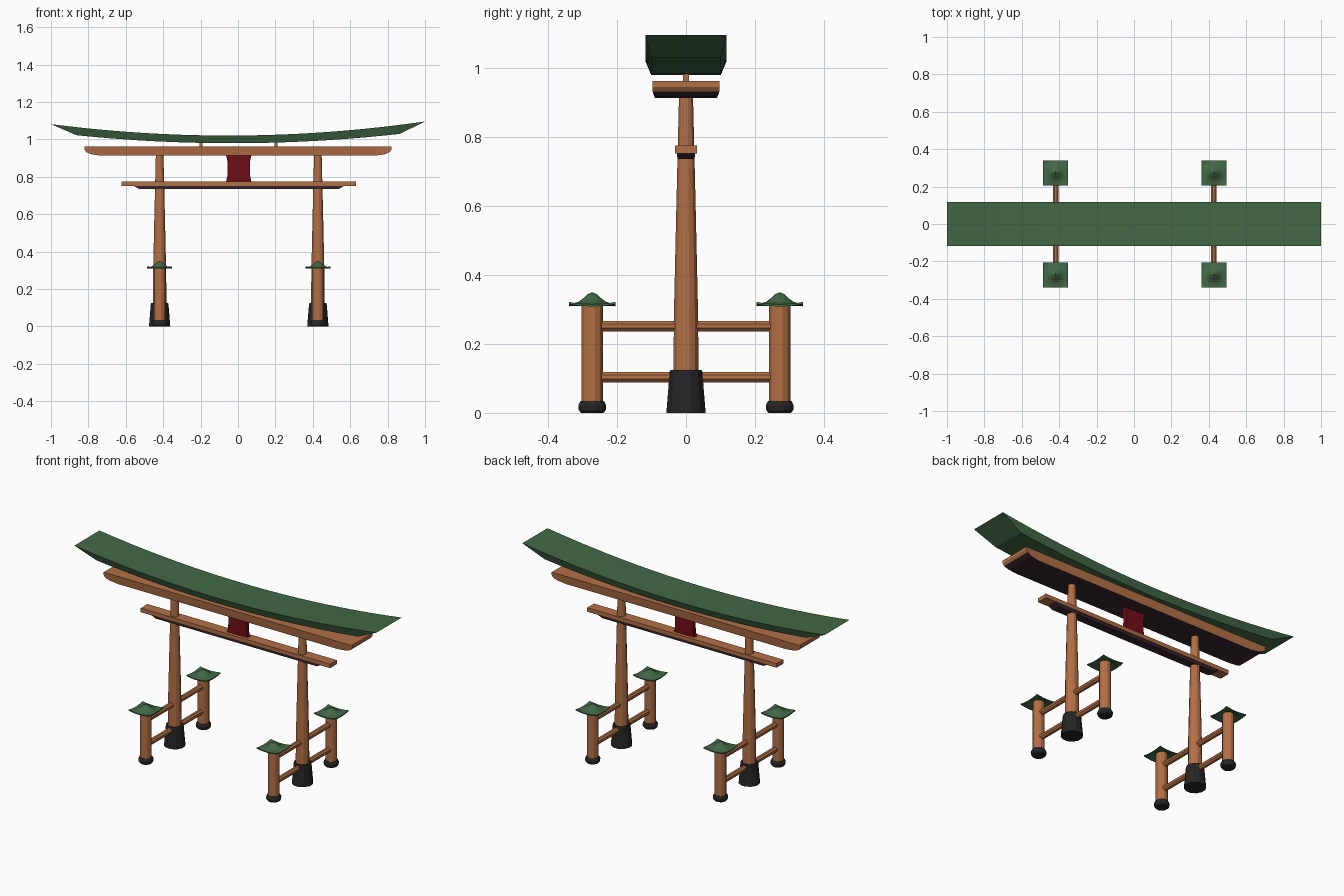
import bpy, bmesh, math

if "Cube" in bpy.data.objects:
    bpy.data.objects.remove(bpy.data.objects["Cube"])


def material(name, rgb):
    m = bpy.data.materials.new(name)
    m.diffuse_color = (*rgb, 1)
    m.use_nodes = True
    m.node_tree.nodes["Principled BSDF"].inputs["Base Color"].default_value = m.diffuse_color
    return m


WOOD = material("wood", (0.45, 0.16, 0.06))
GREEN = material("green_tile", (0.055, 0.14, 0.06))
BLACK = material("black_footing", (0.018, 0.018, 0.018))
RED = material("red_plaque", (0.16, 0.004, 0.008))
PURPLE = material("dark_underside", (0.04, 0.018, 0.03))


def finish(name, bm, mats, smooth=None):
    bmesh.ops.recalc_face_normals(bm, faces=bm.faces)
    if len(mats) > 1:
        for f in bm.faces:
            f.normal_update()
            f.material_index = 1 if f.normal.z < -0.9 else 0
    me = bpy.data.meshes.new(name)
    bm.to_mesh(me)
    bm.free()
    for m in mats:
        me.materials.append(m)
    ob = bpy.data.objects.new(name, me)
    bpy.context.collection.objects.link(ob)
    return ob


def loft(name, sections, *mats):
    """Beam along x; section = (x_top, z_top, half_top, x_bottom, z_bottom, half_bottom)."""
    bm = bmesh.new()
    rings = []
    for xt, zt, wt, xb, zb, wb in sections:
        pts = [(xt, -wt, zt), (xt, wt, zt), (xb, wb, zb), (xb, -wb, zb)]
        rings.append([bm.verts.new(p) for p in pts])
    for a, b in zip(rings, rings[1:]):
        for i in range(4):
            j = (i + 1) % 4
            bm.faces.new((a[i], a[j], b[j], b[i]))
    bm.faces.new(rings[0])
    bm.faces.new(rings[-1])
    return finish(name, bm, mats)


def lathe(name, profile, sides, loc, mat):
    """Faceted turned part from (radius, z) pairs."""
    bm = bmesh.new()
    rings = []
    for r, z in profile:
        ring = []
        for i in range(sides):
            a = 2 * math.pi * (i + 0.5) / sides
            ring.append(bm.verts.new((r * math.cos(a), r * math.sin(a), z)))
        rings.append(ring)
    for a, b in zip(rings, rings[1:]):
        for i in range(sides):
            j = (i + 1) % sides
            bm.faces.new((a[i], a[j], b[j], b[i]))
    bm.faces.new(rings[0])
    bm.faces.new(rings[-1])
    ob = finish(name, bm, [mat])
    ob.location = loc
    return ob


def interp(table, d):
    for (d0, h0), (d1, h1) in zip(table, table[1:]):
        if d <= d1:
            return h0 + (h1 - h0) * (d - d0) / (d1 - d0)
    return table[-1][1]


def post_cap(name, x, y):
    """Square hat with a domed peak and upturned corners."""
    profile = [(0, 0.350), (0.012, 0.346), (0.024, 0.334), (0.040, 0.322), (0.067, 0.315)]
    half = 0.067
    bm = bmesh.new()
    bmesh.ops.create_grid(bm, x_segments=10, y_segments=10, size=half)
    for v in bm.verts:
        lift = 0.007 * (abs(v.co.x * v.co.y) / half ** 2) ** 2
        v.co.z = interp(profile, math.hypot(v.co.x, v.co.y)) + lift
    geom = bmesh.ops.extrude_face_region(bm, geom=bm.faces[:])["geom"]
    for v in geom:
        if isinstance(v, bmesh.types.BMVert):
            v.co.z -= 0.006
    ob = finish(name, bm, [GREEN])
    ob.location = (x, y, 0)


# Curved roof with slanted ends
N = 20
roof = []
for i in range(N + 1):
    t = 2 * i / N - 1
    xb = 0.865 * t
    roof.append((t, 1.021 + 0.068 * t * t + 0.007 * t, 0.118,
                 xb, 0.980 + 0.062 * xb * xb + 0.004 * xb, 0.101))
loft("roof", roof, GREEN)

# Upper beam with rounded lower ends
ends = [(0.821, 0.946, 0.097), (0.812, 0.933, 0.097), (0.785, 0.921, 0.093), (0.73, 0.913, 0.09)]
right = [(x, 0.963, 0.097, x, zb, wb) for x, zb, wb in ends]
left = [(-s[0], s[1], s[2], -s[3], s[4], s[5]) for s in right]
loft("upper_beam", left + right[::-1], WOOD, PURPLE)

# Lower beam and its tapered batten
loft("lower_beam", [(x, 0.776, 0.032, x, 0.752, 0.032) for x in (-0.622, 0.632)], WOOD)
loft("lower_batten", [(-0.56, 0.753, 0.026, -0.53, 0.736, 0.025),
                      (0.57, 0.753, 0.026, 0.54, 0.736, 0.025)], PURPLE)

# Plaque with pinched sides
plaque = bmesh.new()
outline = [(0.068, 0.918), (0.061, 0.885), (0.059, 0.845), (0.061, 0.805), (0.068, 0.772)]
loop = outline + [(-x, z) for x, z in outline[::-1]]
face = plaque.faces.new([plaque.verts.new((x + 0.004, -0.012, z)) for x, z in loop])
for g in bmesh.ops.extrude_face_region(plaque, geom=[face])["geom"]:
    if isinstance(g, bmesh.types.BMVert):
        g.co.y = 0.012
finish("plaque", plaque, [RED])

# Struts between upper beam and roof
for sx in (-1, 1):
    x = 0.003 + sx * 0.2
    loft("roof_strut", [(x + d, 0.99, 0.009, x + d, 0.96, 0.009) for d in (-0.008, 0.008)], WOOD)

# Pillars, footings, rails and side posts
for sx in (-1, 1):
    x = 0.004 + sx * 0.423
    lathe("pillar", [(0.038, 0.1), (0.036, 0.3), (0.029, 0.6), (0.021, 0.92)], 12, (x, 0, 0), WOOD)
    lathe("pillar_footing", [(0.059, 0), (0.049, 0.12), (0.046, 0.125)], 12, (x, 0, 0), BLACK)
    for z in (0.252, 0.104):
        rail = lathe("rail", [(0.0165, -0.272), (0.0165, 0.272)], 8, (x, 0, z), WOOD)
        rail.rotation_euler.x = math.pi / 2
    for sy in (-1, 1):
        y = sy * 0.272
        lathe("side_post", [(0.032, 0.02), (0.032, 0.325)], 12, (x, y, 0), WOOD)
        lathe("side_post_footing", [(0.034, 0), (0.041, 0.009), (0.042, 0.022), (0.035, 0.035)],
              12, (x, y, 0), BLACK)
        post_cap("side_post_cap", x, y)
